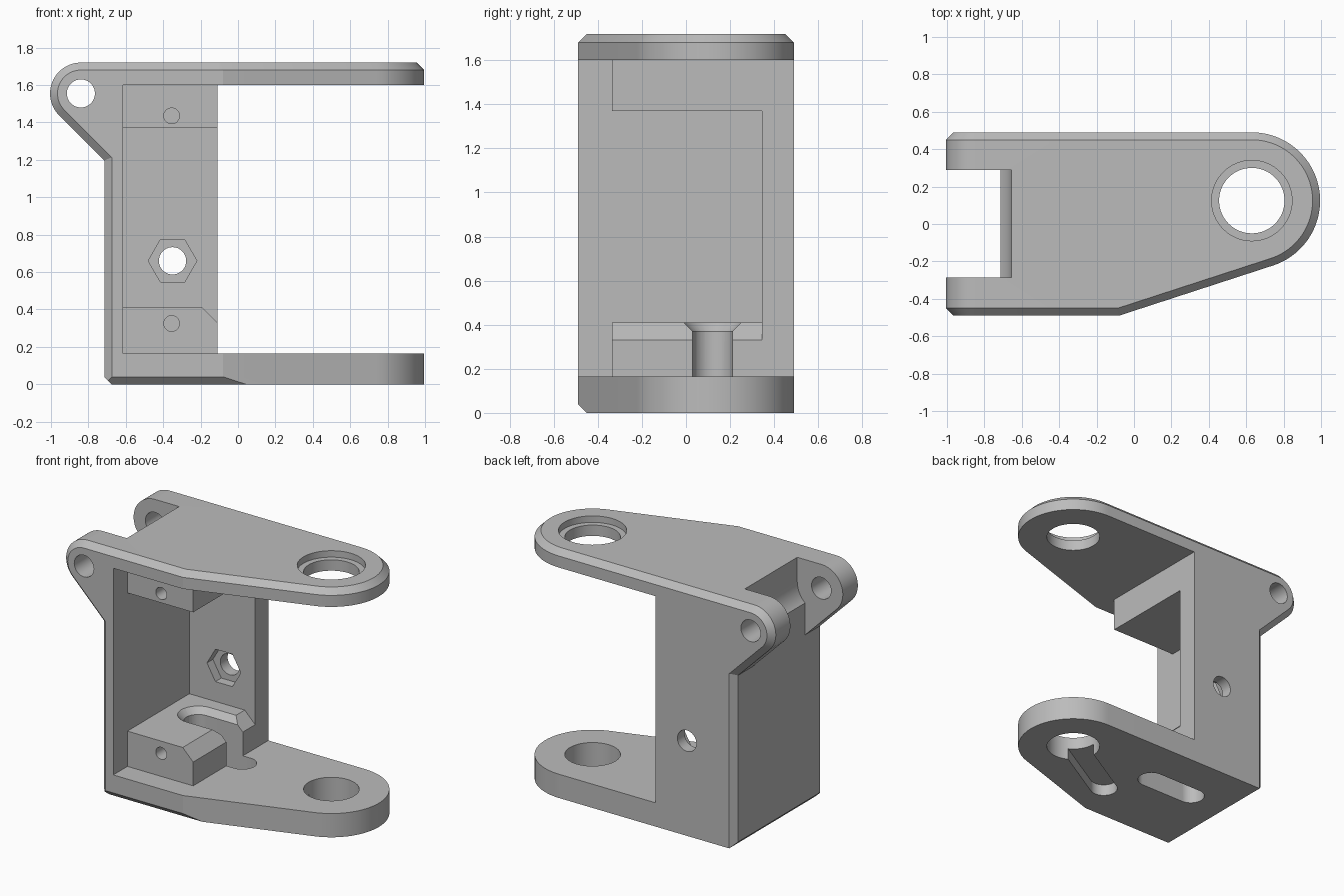
import bpy, bmesh
from math import sin, cos, tan, asin, atan2, hypot, pi, radians, degrees

cube = bpy.data.objects.get("Cube")
if cube:
    bpy.data.objects.remove(cube, do_unlink=True)

grey = bpy.data.materials.new("light_grey")
grey.use_nodes = True
COLOUR = (0.5, 0.5, 0.5, 1)
grey.diffuse_color = COLOUR
grey.node_tree.nodes["Principled BSDF"].inputs["Base Color"].default_value = COLOUR

C = 0.04                          # chamfer width
PIVOT = (0.63, 0.125)             # centre of the rounded plate ends
HINGE = (-0.84, 1.555)            # hinge pin centre in x, z
XL, XW, XR = -0.715, -0.615, -0.11  # wall outside, wall inside, open end
Y0, Y1, YB = -0.49, 0.49, 0.345
Z_LOW, Z_HIGH, Z_TOP = 0.165, 1.60, 1.72


# --- helpers ---
def arc(c, r, a0, a1, n):
    return [(c[0] + r * cos(radians(a0 + (a1 - a0) * i / n)),
             c[1] + r * sin(radians(a0 + (a1 - a0) * i / n))) for i in range(n + 1)]


def circle(c, r, n=64):
    return arc(c, r, 0, 360, n)[:-1]


def stadium(a, b, r):
    t = degrees(atan2(b[1] - a[1], b[0] - a[0]))
    return arc(b, r, t - 90, t + 90, 24) + arc(a, r, t + 90, t + 270, 24)


def rect(x0, x1, y0, y1):
    return [(x0, y0), (x1, y0), (x1, y1), (x0, y1)]


def loft(name, axis, *sections):
    """Solid through (outline, height) sections stacked along an axis."""
    bm = bmesh.new()
    place = {"x": lambda p, h: (h, *p),
             "y": lambda p, h: (p[0], h, p[1]),
             "z": lambda p, h: (*p, h)}[axis]
    rings = [[bm.verts.new(place(p, h)) for p in pts] for pts, h in sections]
    n = len(rings[0])
    for lo, hi in zip(rings, rings[1:]):
        for i in range(n):
            j = (i + 1) % n
            bm.faces.new((lo[i], lo[j], hi[j], hi[i]))
    bm.faces.new(rings[0][::-1])
    bm.faces.new(rings[-1])
    bmesh.ops.recalc_face_normals(bm, faces=bm.faces)
    me = bpy.data.meshes.new(name)
    bm.to_mesh(me)
    bm.free()
    me.materials.append(grey)
    ob = bpy.data.objects.new(name, me)
    bpy.context.collection.objects.link(ob)
    return ob


def prism(name, axis, pts, h0, h1):
    return loft(name, axis, (pts, h0), (pts, h1))


def combine(body, other, op):
    m = body.modifiers.new(op, "BOOLEAN")
    m.operation, m.solver, m.object = op, "EXACT", other
    bpy.context.view_layer.objects.active = body
    bpy.ops.object.modifier_apply(modifier=m.name)
    bpy.data.objects.remove(other, do_unlink=True)


# --- outlines ---
def plate_outline(e):
    """Plan of the arm plates, inset by e."""
    r, kink = 0.37, (-0.08, Y0)
    dx, dy = PIVOT[0] - kink[0], PIVOT[1] - kink[1]
    r = Y1 - PIVOT[1]
    t = atan2(dy, dx) - asin(r / hypot(dx, dy))
    return ([(-0.4, Y0 + e), (kink[0] - e * tan(t / 2), Y0 + e)]
            + arc(PIVOT, r - e, degrees(t) - 90, 90, 48) + [(-0.4, Y1 - e)])


def side_outline(e):
    """Side profile of the hinge ears and wall, inset by e."""
    ear = arc(HINGE, Z_TOP - HINGE[1] - e, 90, 225, 36)
    tx, tz = ear[-1]
    x = XL + e
    return [(XR, Z_TOP - e)] + ear + [(x, tz - (x - tx)), (x, 0), (XR, 0)]


# --- main body: walls, ears and the two arm plates ---
body = loft("bracket", "y", (side_outline(C), Y0), (side_outline(0), Y0 + C),
            (side_outline(0), Y1 - C), (side_outline(C), Y1))
combine(body, prism("inside_cut", "y", rect(XW, 0.2, Z_LOW, Z_HIGH), -1, YB), "DIFFERENCE")

full = plate_outline(0)
combine(body, loft("top_plate", "z", (full, Z_HIGH), (full, Z_TOP - C),
                   (plate_outline(C), Z_TOP)), "UNION")
combine(body, prism("bottom_plate", "z", full, 0, Z_LOW), "UNION")

# inner mounting blocks, sunk slightly into the walls
lower = [(-0.64, 0.15), (XR, 0.15), (XR, 0.33), (-0.19, 0.41), (-0.64, 0.41)]
combine(body, prism("lower_block", "y", lower, -0.335, 0.36), "UNION")
combine(body, prism("upper_block", "y", rect(-0.64, XR, 1.37, 1.62), -0.335, 0.36), "UNION")

# --- cuts ---
# gap between the hinge ears, with a rounded clearance
gap = ([(-1.1, 1.8), (-0.655, 1.8)] + arc(HINGE, 0.185, 0, -46, 16)
       + [(XL, HINGE[1] - 0.1364), (XL, 1.1), (-1.1, 1.1)])
slot_a, slot_b = (-0.39, 0.12), (-0.05, 0.12)
cuts = [
    prism("ear_gap", "y", gap, -0.285, 0.29),
    prism("hinge_hole", "y", circle(HINGE, 0.075), -1, 1),
    # bottom edge chamfers, front and left
    prism("front_chamfer", "x", [(Y0 - 0.1, -0.1), (Y0 + C + 0.1, -0.1), (Y0 - 0.1, C + 0.1)], -1.2, 0.4),
    prism("left_chamfer", "y", [(XL - 0.1, -0.1), (XL + C + 0.1, -0.1), (XL - 0.1, C + 0.1)], -1, 1),
    # pivot holes and the upper counterbore
    prism("pivot_hole", "z", circle(PIVOT, 0.175), -0.1, 1.9),
    prism("counterbore", "z", circle(PIVOT, 0.215), Z_TOP - 0.045, 1.9),
    # pocket under the bottom plate
    prism("under_pocket", "z", stadium((0.115, -0.175), PIVOT, 0.09), -0.1, 0.08),
    # slot with countersunk rim
    prism("slot", "z", stadium(slot_a, slot_b, 0.09), -0.1, 0.6),
    loft("slot_rim", "z", (stadium(slot_a, slot_b, 0.085), 0.365),
         (stadium(slot_a, slot_b, 0.14), 0.42)),
    # nut recess and bolt hole in the back wall
    prism("nut_recess", "y", circle((-0.35, 0.66), 0.13, 6), 0.25, 0.41),
    prism("bolt_hole", "y", circle((-0.35, 0.66), 0.073), 0.25, 0.6),
]
# screw holes in the block fronts
cuts += [prism("screw_hole", "y", circle((-0.355, z), 0.042, 32), -0.45, -0.09)
         for z in (0.325, 1.435)]
for cut in cuts:
    combine(body, cut, "DIFFERENCE")

# smooth curved faces, keep hard edges
bpy.ops.object.select_all(action="DESELECT")
body.select_set(True)
bpy.context.view_layer.objects.active = body
bpy.ops.object.shade_smooth_by_angle(angle=radians(15))
